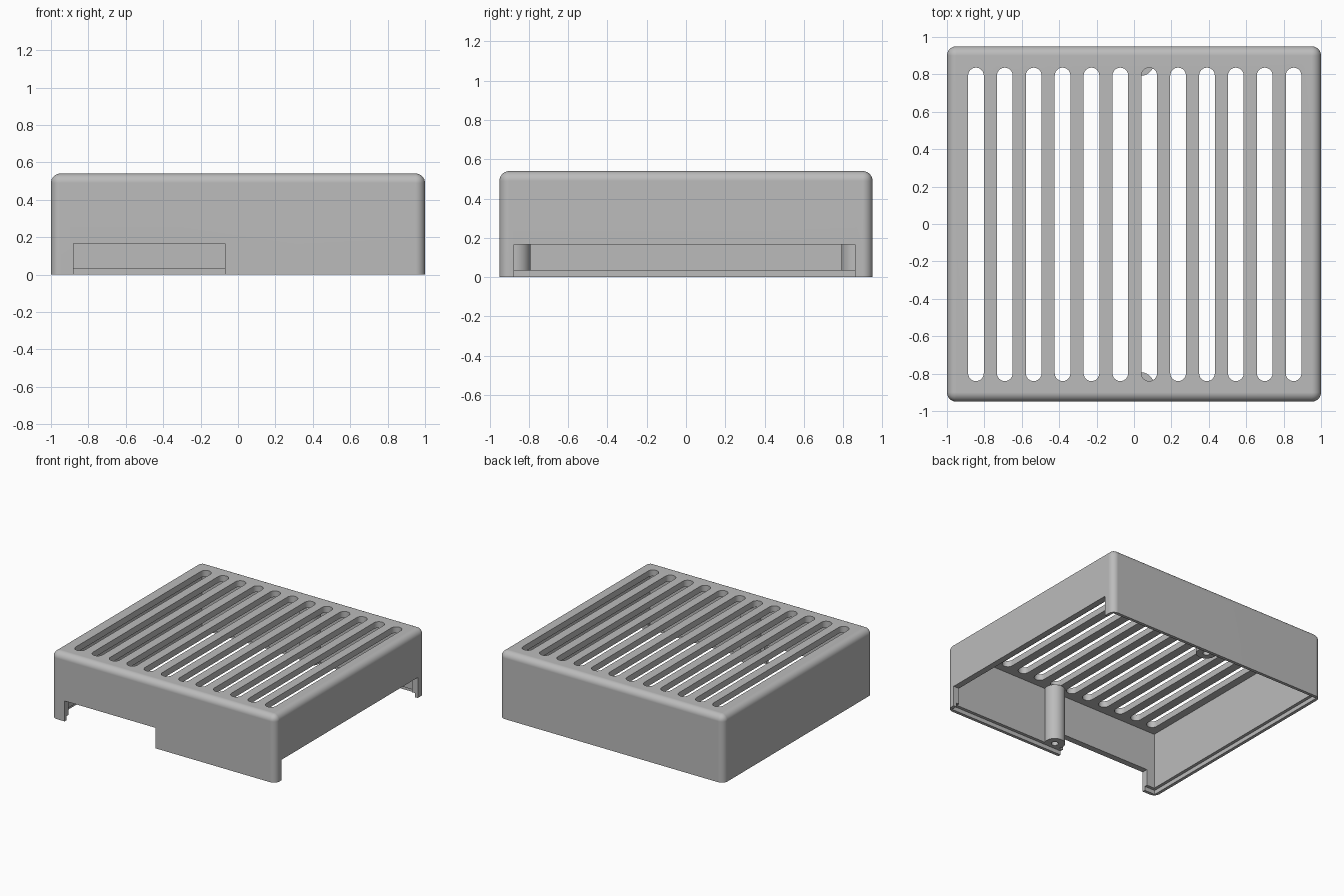
import bpy, bmesh, math
from mathutils import Matrix, Vector

old = bpy.data.objects.get("Cube")
if old:
    bpy.data.objects.remove(old, do_unlink=True)

W, D, H = 1.0, 0.95, 0.54      # half width, half depth, height
WALL, LIP, LIP_H = 0.05, 0.025, 0.033
ROUND = 0.05

grey = bpy.data.materials.new("plain grey")
grey.use_nodes = True
colour = (0.5, 0.5, 0.5, 1)
grey.diffuse_color = colour
grey.node_tree.nodes["Principled BSDF"].inputs["Base Color"].default_value = colour


def add_box(bm, lo, hi):
    lo, hi = Vector(lo), Vector(hi)
    m = Matrix.Translation((lo + hi) / 2) @ Matrix.Diagonal((*(hi - lo), 1))
    return bmesh.ops.create_cube(bm, size=1, matrix=m)


def add_cylinder(bm, x, y, z0, z1, r):
    bmesh.ops.create_cone(bm, cap_ends=True, segments=40, radius1=r, radius2=r,
                          depth=z1 - z0, matrix=Matrix.Translation((x, y, (z0 + z1) / 2)))


def add_slot(bm, x, y0, y1, z0, z1, r, steps=12):
    """Upright prism with a round-ended outline."""
    ring = []
    for cy, start in ((y1 - r, 0), (y0 + r, math.pi)):
        for i in range(steps + 1):
            a = start + math.pi * i / steps
            ring.append(bm.verts.new((x + r * math.cos(a), cy + r * math.sin(a), z0)))
    base = bm.faces.new(ring)
    out = bmesh.ops.extrude_face_region(bm, geom=[base])["geom"]
    top = [v for v in out if isinstance(v, bmesh.types.BMVert)]
    bmesh.ops.translate(bm, verts=top, vec=(0, 0, z1 - z0))


def finish(name, bm):
    bmesh.ops.recalc_face_normals(bm, faces=bm.faces[:])
    mesh = bpy.data.meshes.new(name)
    bm.to_mesh(mesh)
    bm.free()
    ob = bpy.data.objects.new(name, mesh)
    bpy.context.collection.objects.link(ob)
    mesh.materials.append(grey)
    return ob


def select(ob):
    bpy.ops.object.select_all(action='DESELECT')
    ob.select_set(True)
    bpy.context.view_layer.objects.active = ob


def cut(ob, bm):
    """Subtract a temporary cutter and discard it."""
    cutter = finish("cutter", bm)
    cutter.hide_render = True
    mod = ob.modifiers.new("cut", 'BOOLEAN')
    mod.operation, mod.solver, mod.object = 'DIFFERENCE', 'EXACT', cutter
    select(ob)
    bpy.ops.object.modifier_apply(modifier=mod.name)
    bpy.data.objects.remove(cutter, do_unlink=True)


def cut_box(ob, lo, hi):
    bm = bmesh.new()
    add_box(bm, lo, hi)
    cut(ob, bm)


def smooth(ob):
    select(ob)
    bpy.ops.object.shade_smooth_by_angle(angle=math.radians(30))
    mod = ob.modifiers.new("even shading", 'WEIGHTED_NORMAL')
    mod.keep_sharp = True


# Outer cover: rounded everywhere but along the open bottom
bm = bmesh.new()
add_box(bm, (-W, -D, 0), (W, D, H))
edges = [e for e in bm.edges if max(v.co.z for v in e.verts) > H / 2]
bmesh.ops.bevel(bm, geom=edges, offset=ROUND, segments=8, profile=0.5, affect='EDGES')
cover = finish("cover", bm)

# Hollow inside, with a stepped seat around the bottom rim
cut_box(cover, (WALL - W, WALL - D, -0.1), (W - WALL, D - WALL, H - WALL))
cut_box(cover, (LIP - W, LIP - D, -0.1), (W - LIP, D - LIP, LIP_H))

# Openings in the front wall and the left wall
cut_box(cover, (-0.88, -D - 0.1, -0.1), (-0.07, -D + 0.1, 0.165))
cut_box(cover, (W - 0.09, -0.875, -0.1), (W + 0.1, 0.86, 0.165))

# Row of ventilation slots
bm = bmesh.new()
for i in range(12):
    add_slot(bm, -0.845 + i * 0.1544, -0.84, 0.836, H - 0.1, H + 0.1, 0.042)
cut(cover, bm)
smooth(cover)

# Screw posts against the front and back walls
for side, name in ((-1, "front_screw_post"), (1, "back_screw_post")):
    x, y = 0.033, side * 0.869
    bm = bmesh.new()
    add_cylinder(bm, x, y, LIP_H, H - WALL + 0.001, 0.077)
    post = finish(name, bm)
    bm = bmesh.new()
    add_cylinder(bm, x, y, -0.1, 0.3, 0.026)
    cut(post, bm)
    smooth(post)
